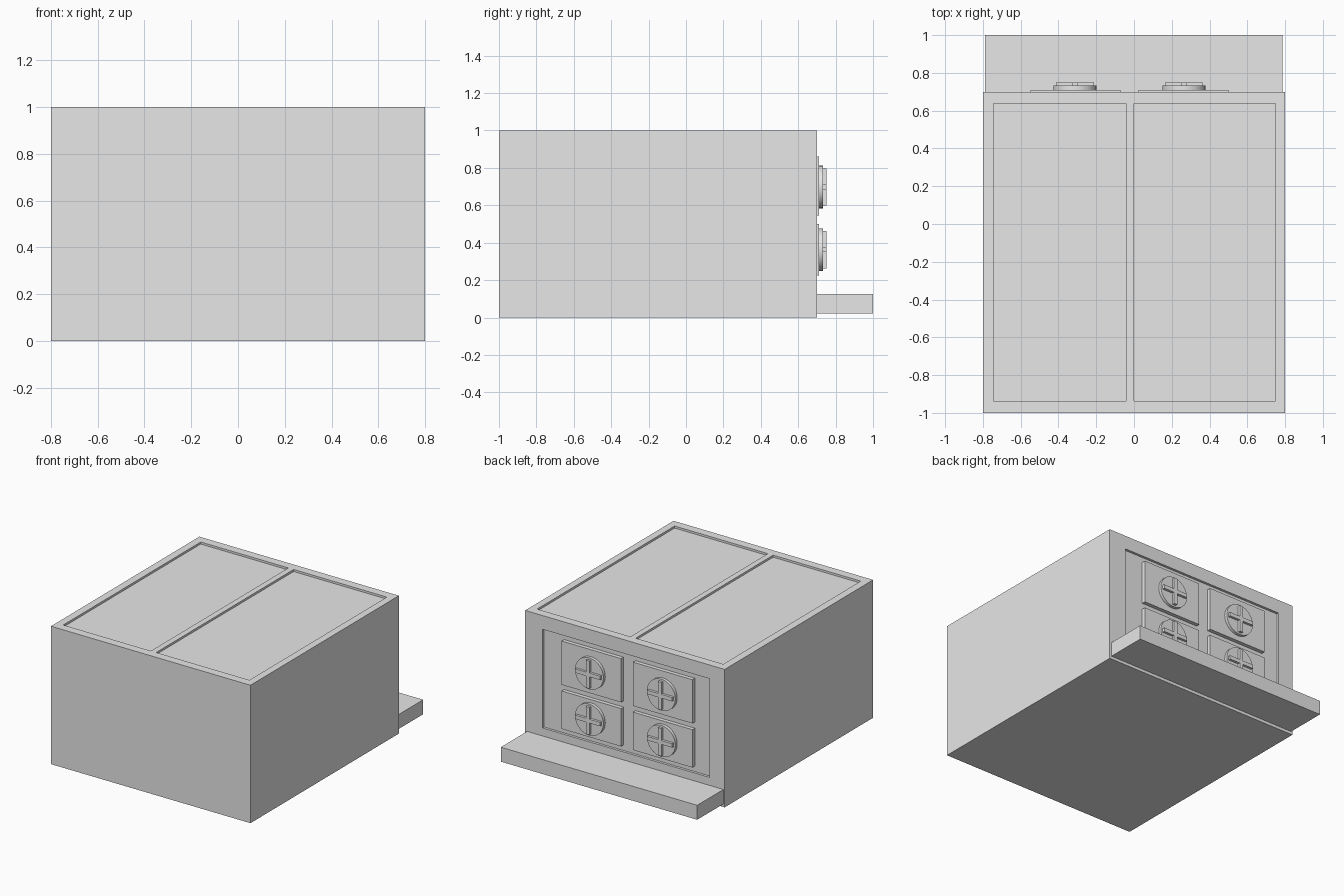
import bpy
from math import pi

if "Cube" in bpy.data.objects:
    bpy.data.objects.remove(bpy.data.objects["Cube"], do_unlink=True)

grey = bpy.data.materials.new("light_grey")
grey.use_nodes = True
grey.diffuse_color = (0.8, 0.8, 0.8, 1)
grey.node_tree.nodes["Principled BSDF"].inputs["Base Color"].default_value = (0.8, 0.8, 0.8, 1)


def finish(name):
    obj = bpy.context.object
    obj.name = name
    obj.data.materials.append(grey)
    return obj


def box(name, x, y, z):
    """Box given by its (min, max) extent on each axis."""
    bpy.ops.mesh.primitive_cube_add(size=1, location=[sum(r) / 2 for r in (x, y, z)])
    bpy.context.object.scale = [r[1] - r[0] for r in (x, y, z)]
    bpy.ops.object.transform_apply(location=False, rotation=False, scale=True)
    return finish(name)


def recess(target, x, y, z):
    """Cut a shallow box out of the target."""
    cutter = box("recess_cutter", x, y, z)
    cutter.hide_render = True
    mod = target.modifiers.new("recess", "BOOLEAN")
    mod.operation = "DIFFERENCE"
    mod.solver = "EXACT"
    mod.object = cutter
    bpy.context.view_layer.objects.active = target
    bpy.ops.object.modifier_apply(modifier=mod.name)
    bpy.data.objects.remove(cutter, do_unlink=True)


# Main body with two sunken top panels and a sunken back panel
BACK = 0.7
FLOOR = BACK - 0.018
body = box("body", (-0.8, 0.8), (-1, BACK), (0, 1))
for x in ((-0.745, -0.042), (0, 0.748)):
    recess(body, x, (-0.938, 0.637), (0.985, 1.1))
recess(body, (-0.68, 0.66), (FLOOR, 0.9), (0.185, 0.9))

# Ledge along the foot of the back
box("back_ledge", (-0.79, 0.785), (BACK - 0.01, 1), (0.022, 0.127))

# Four plates, each with a round knob and a raised cross
columns = (("left", (0.024, 0.5), 0.264), ("right", (-0.548, -0.072), -0.313))
rows = (("upper", (0.545, 0.862), 0.698), ("lower", (0.225, 0.5), 0.363))
for side, plate_x, cx in columns:
    for level, plate_z, cz in rows:
        tag = f"{level}_{side}"
        box(f"plate_{tag}", plate_x, (FLOOR - 0.005, 0.71), plate_z)
        bpy.ops.mesh.primitive_cylinder_add(
            vertices=32, radius=0.114, depth=0.03,
            location=(cx, 0.717, cz), rotation=(pi / 2, 0, 0))
        finish(f"knob_{tag}")
        bpy.ops.object.shade_smooth_by_angle()
        long, thin = 0.1, 0.014
        for part, w, h in (("across", long, thin), ("upright", thin, long)):
            box(f"cross_{part}_{tag}", (cx - w, cx + w), (0.725, 0.75), (cz - h, cz + h))
